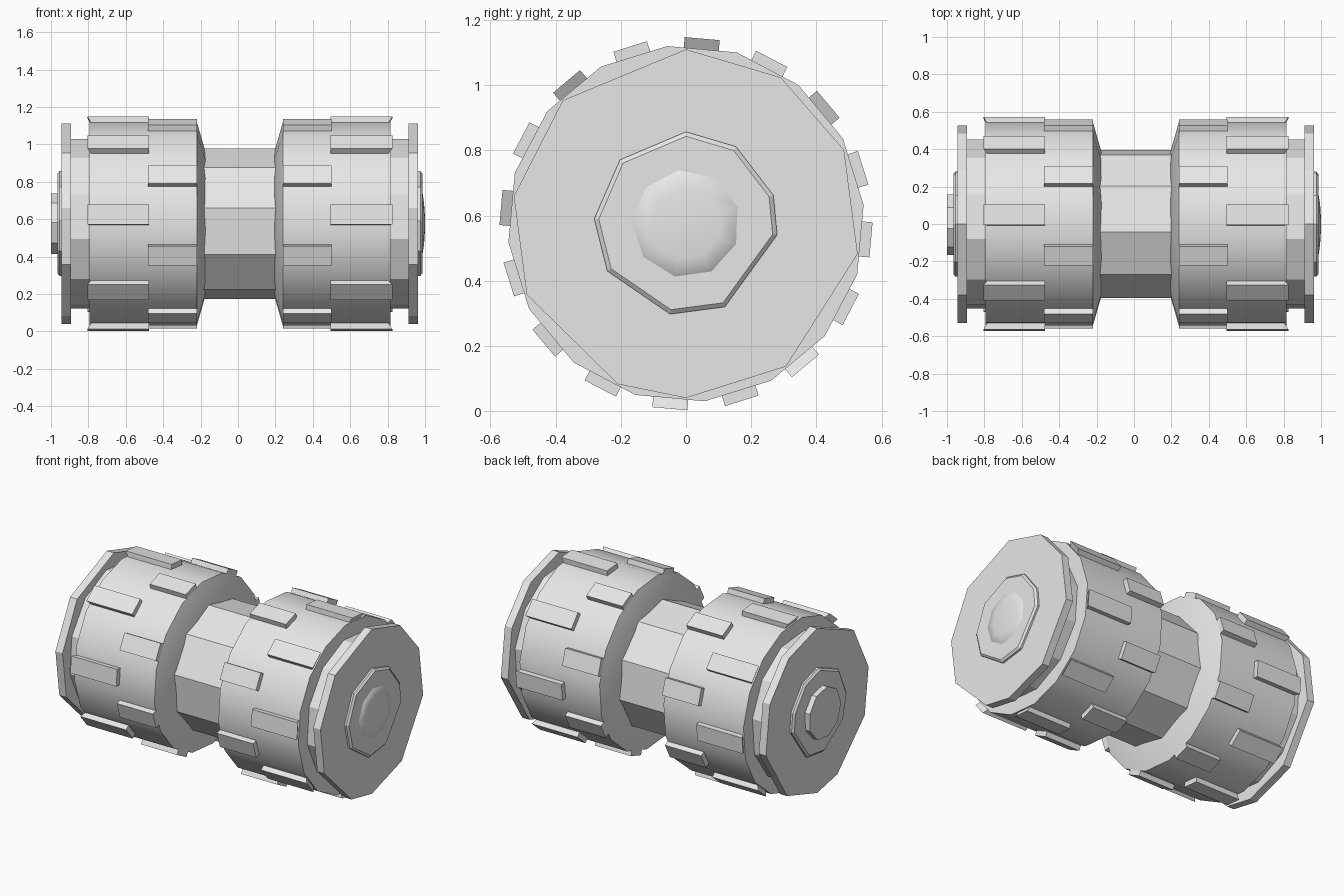
import bpy
import bmesh
from math import cos, sin, radians
from mathutils import Vector

cube = bpy.data.objects.get("Cube")
if cube:
    bpy.data.objects.remove(cube, do_unlink=True)

AXIS = 0.575     # height of the long axis
MID = 0.01       # middle of the two drums along x

grey = bpy.data.materials.new("plain grey")
grey.use_nodes = True
grey.diffuse_color = (0.8, 0.8, 0.8, 1)
grey.node_tree.nodes["Principled BSDF"].inputs["Base Color"].default_value = (0.8, 0.8, 0.8, 1)


def point(x, r, deg, side=0):
    """Point around the long axis, optionally shifted along the tangent."""
    a = radians(deg)
    return Vector((x, r * cos(a) - side * sin(a), AXIS + r * sin(a) + side * cos(a)))


def finish(name, bm, smooth=0):
    bmesh.ops.recalc_face_normals(bm, faces=bm.faces)
    mesh = bpy.data.meshes.new(name)
    bm.to_mesh(mesh)
    bm.free()
    mesh.materials.append(grey)
    obj = bpy.data.objects.new(name, mesh)
    bpy.context.collection.objects.link(obj)
    if smooth:
        bpy.ops.object.select_all(action="DESELECT")
        obj.select_set(True)
        bpy.context.view_layer.objects.active = obj
        bpy.ops.object.shade_smooth_by_angle(angle=radians(smooth))
    return obj


def turned(name, profile, angles, smooth=0):
    """Closed solid turned around the long axis from (x, radius) pairs."""
    bm = bmesh.new()
    rings = [[bm.verts.new(point(x, r, a)) for a in angles] for x, r in profile]
    n = len(angles)
    for a, b in zip(rings, rings[1:]):
        for i in range(n):
            j = (i + 1) % n
            bm.faces.new((a[i], a[j], b[j], b[i]))
    bm.faces.new(rings[0])
    bm.faces.new(rings[-1])
    return finish(name, bm, smooth)


def even(count, start=0):
    return [start + i * 360 / count for i in range(count)]


def treads(name, side, x0, x1, flare, start):
    """Ring of eight raised blocks whose outer end leans outwards."""
    bm = bmesh.new()
    for deg in even(8, start):
        base, top = [
            [bm.verts.new(point(MID + side * x, r, deg, s))
             for x, s in ((x0, -0.054), (end, -0.054), (end, 0.054), (x0, 0.054))]
            for r, end in ((0.52, x1 - flare), (0.57, x1))]
        bm.faces.new(base)
        bm.faces.new(top)
        for i in range(4):
            j = (i + 1) % 4
            bm.faces.new((base[i], base[j], top[j], top[i]))
    finish(name, bm)


# Uneven ten-sided outline of the end plates
PLATE = [90, 57, 25, -10, -55, -90, -113, -156, -189, -225]
HUB = [90, 57, 18, -7, -65, -100, -149, -183, -224]

# Central grip
turned("grip", [(-0.25, 0.405), (0.27, 0.405)], even(10, 24))

for label, s in (("left", 1), ("right", -1)):
    def at(*pairs):
        return [(MID + s * x, r) for x, r in pairs]

    # Drum with a sloped inner shoulder
    turned(label + "_drum", at((0.185, 0.39), (0.23, 0.548), (0.805, 0.548)),
           even(16, 6), 30)
    # Recessed collar and end plate
    turned(label + "_collar", at((0.79, 0.46), (0.91, 0.46)), even(12, 10))
    turned(label + "_end_plate", at((0.902, 0.535), (0.953, 0.535)), PLATE)
    # Hub on the end plate
    turned(label + "_hub", at((0.94, 0.282), (0.965, 0.282), (0.976, 0.268)), HUB)
    # Raised blocks, alternating between two rows
    treads(label + "_outer_treads", s, 0.485, 0.815, 0.03, -5)
    treads(label + "_inner_treads", s, 0.23, 0.49, 0, 17.5)

# Domed cap on one end, flat cap on the other
turned("left_cap", [(0.97, 0.18), (0.987, 0.165), (0.995, 0.11), (1.0, 0.03)], even(9, 18), 60)
turned("right_cap", [(-0.95, 0.165), (-1.0, 0.165)], even(9, 18))
